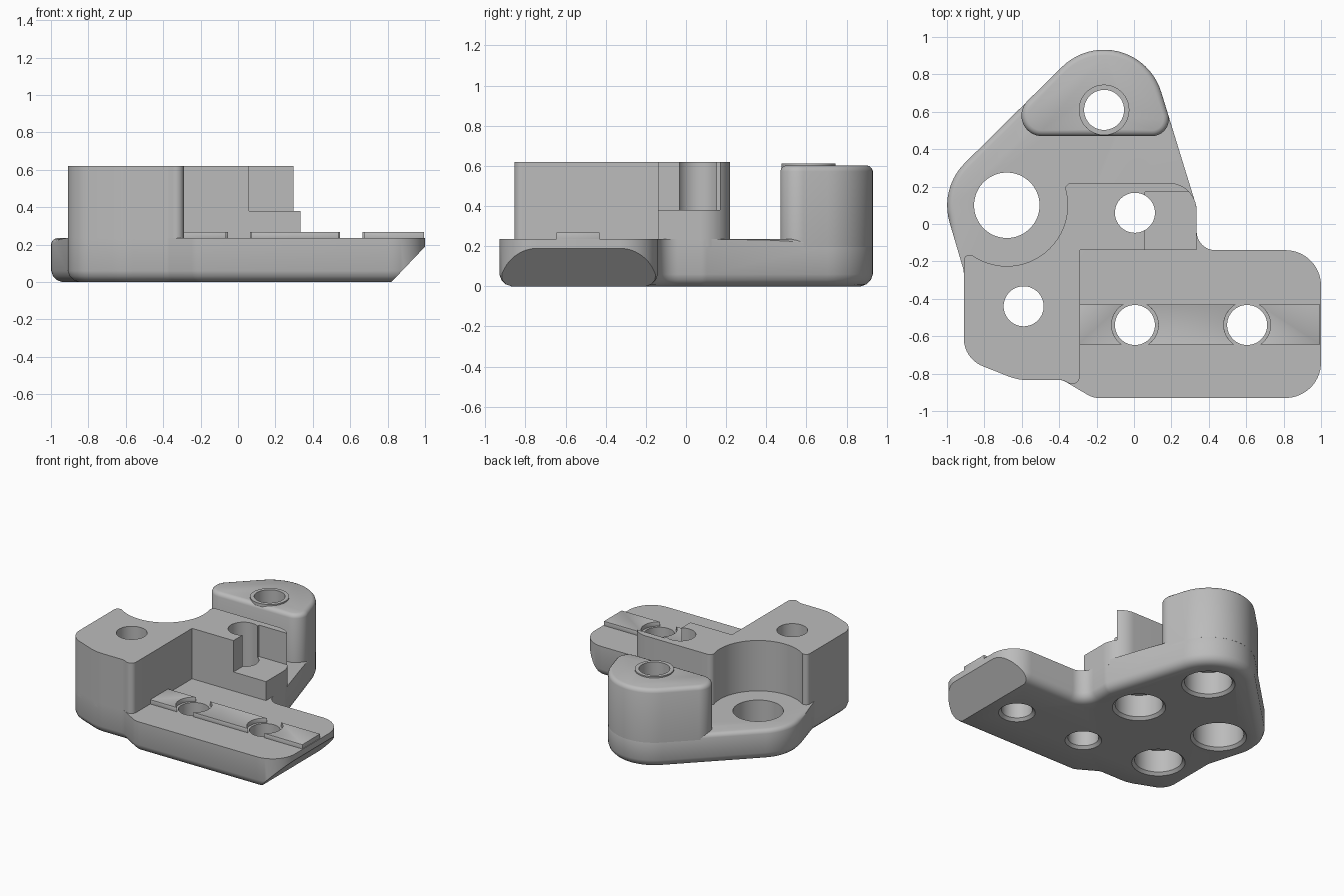
import bpy, bmesh, math
from mathutils import Vector

cube = bpy.data.objects.get("Cube")
if cube:
    bpy.data.objects.remove(cube, do_unlink=True)

grey = bpy.data.materials.new("plain_grey")
grey.use_nodes = True
colour = (0.5, 0.5, 0.5, 1)
grey.diffuse_color = colour
grey.node_tree.nodes["Principled BSDF"].inputs["Base Color"].default_value = colour


def rounded(corners):
    """Outline from (x, y, radius) corners, counterclockwise."""
    pts = []
    for i, (x, y, r) in enumerate(corners):
        p = Vector((x, y))
        a = (Vector(corners[i - 1][:2]) - p).normalized()
        b = (Vector(corners[(i + 1) % len(corners)][:2]) - p).normalized()
        if r == 0:
            pts.append(p)
            continue
        half = a.angle(b) / 2
        centre = p + (a + b).normalized() * r / math.sin(half)
        start = p + a * r / math.tan(half) - centre
        end = p + b * r / math.tan(half) - centre
        sweep = start.angle_signed(end)
        steps = max(3, round(abs(sweep) / math.radians(6)))
        for k in range(steps + 1):
            t = -sweep * k / steps
            c, s = math.cos(t), math.sin(t)
            pts.append(centre + Vector((start.x * c - start.y * s, start.x * s + start.y * c)))
    return pts


def finish(bm, name):
    bmesh.ops.recalc_face_normals(bm, faces=bm.faces)
    mesh = bpy.data.meshes.new(name)
    bm.to_mesh(mesh)
    bm.free()
    mesh.materials.append(grey)
    obj = bpy.data.objects.new(name, mesh)
    bpy.context.collection.objects.link(obj)
    return obj


def prism(name, outline, z0, z1, bottom=0, top=0, top_rule=lambda v: True):
    """Extruded outline with optional rounded bottom and top rims."""
    bm = bmesh.new()
    face = bm.faces.new([bm.verts.new((p.x, p.y, z0)) for p in outline])
    up = bmesh.ops.extrude_face_region(bm, geom=[face], use_keep_orig=True)["geom"]
    bmesh.ops.translate(bm, vec=(0, 0, z1 - z0), verts=[v for v in up if isinstance(v, bmesh.types.BMVert)])
    bmesh.ops.recalc_face_normals(bm, faces=bm.faces)
    for z, size, rule in ((z0, bottom, lambda v: True), (z1, top, top_rule)):
        if size:
            rim = [e for e in bm.edges if all(abs(v.co.z - z) < 1e-5 and rule(v.co) for v in e.verts)]
            bmesh.ops.bevel(bm, geom=rim, offset=size, segments=3, profile=0.45, affect='EDGES')
    return finish(bm, name)


def cylinder(name, x, y, r, z0, z1, r_bottom=None):
    bm = bmesh.new()
    bmesh.ops.create_cone(bm, cap_ends=True, segments=64, radius1=r_bottom or r, radius2=r, depth=z1 - z0)
    bmesh.ops.translate(bm, vec=(x, y, (z0 + z1) / 2), verts=bm.verts)
    return finish(bm, name)


def box(name, low, high):
    low, high = Vector(low), Vector(high)
    bm = bmesh.new()
    bmesh.ops.create_cube(bm, size=1)
    bmesh.ops.scale(bm, vec=high - low, verts=bm.verts)
    bmesh.ops.translate(bm, vec=(low + high) / 2, verts=bm.verts)
    return finish(bm, name)


def activate(obj):
    bpy.ops.object.select_all(action='DESELECT')
    obj.select_set(True)
    bpy.context.view_layer.objects.active = obj


def cut(obj, cutter):
    mod = obj.modifiers.new("cut", 'BOOLEAN')
    mod.operation, mod.solver, mod.object = 'DIFFERENCE', 'EXACT', cutter
    activate(obj)
    bpy.ops.object.modifier_apply(modifier=mod.name)
    bpy.data.objects.remove(cutter, do_unlink=True)


def drill(obj, x, y, r):
    cut(obj, cylinder("drill", x, y, r, -0.1, 1))


# Hole centres
post, tower_pin, block_pin = (0.005, 0.06), (-0.16, 0.61), (-0.59, -0.44)
ring = (-0.68, 0.1)
arm_holes = [(0.005, -0.54), (0.605, -0.54)]
BOLT, BIG = 0.107, 0.175
TOP = 0.235

# Base plate with rounded underside
left_front = [(-0.91, -0.72, 0.16), (-0.62, -0.835, 0.3), (-0.38, -0.835, 0.05)]
base = prism("base_plate", rounded([
    (1, -0.93, 0.19), (1, -0.14, 0.19), (0.335, -0.14, 0.1), (0.335, 0.09, 0.1),
    (-0.01, 1.21, 0.32), (-1.04, 0.192, 0.32), (-0.91, -0.25, 0.1),
    *left_front, (-0.22, -0.93, 0.12)]), 0, TOP, bottom=0.06, top=0.03,
    top_rule=lambda v: v.y > 0.23 or (v.x < -0.9 and v.y > -0.16))

# Sloped underside at the end of the arm
bm = bmesh.new()
bm.from_mesh(base.data)
geom = bm.verts[:] + bm.edges[:] + bm.faces[:]
res = bmesh.ops.bisect_plane(bm, geom=geom, plane_co=(0.82, 0, 0), plane_no=(1, 0, -0.95), clear_outer=True)
bmesh.ops.holes_fill(bm, edges=[e for e in bm.edges if e.is_boundary])
bmesh.ops.recalc_face_normals(bm, faces=bm.faces)
bm.to_mesh(base.data)
bm.free()

# Through holes, counterbores and chamfered rims in the base
for x, y in [post, tower_pin, block_pin, *arm_holes]:
    drill(base, x, y, BOLT)
drill(base, *ring, BIG)
for x, y in (post, tower_pin, block_pin):
    cut(base, cylinder("counterbore", x, y, 0.165, -0.1, 0.19))
for (x, y), r in [(post, 0.165), (tower_pin, 0.165), (block_pin, 0.165), (ring, BIG)] + [(h, BOLT) for h in arm_holes]:
    cut(base, cylinder("countersink", x, y, r, -0.02, 0.02, r + 0.04))

# Tall block with a scooped side and a stepped post
block = prism("tall_block", rounded([
    (-0.29, -0.88, 0.04), (-0.29, -0.14, 0), (0.335, -0.14, 0), (0.335, 0.22, 0.15),
    (-0.37, 0.22, 0.04), (-0.37, 0.05, 0), (-0.75, -0.165, 0), (-0.91, -0.165, 0.03),
    *left_front]), 0.195, 0.62)
cut(block, cylinder("scoop", *ring, 0.325, 0, 1))
cut(block, box("step", (0.06, -0.5, 0.38), (0.6, 0.17, 1)))
for hole in (post, block_pin):
    drill(block, *hole, BOLT)

# Tower at the back with a raised rim round its hole
tower = prism("back_tower", rounded([
    (0.218, 0.47, 0.09), (-0.01, 1.21, 0.32), (-0.76, 0.47, 0.11)]), 0.195, 0.603, top=0.03)
rim = cylinder("tower_hole_rim", *tower_pin, 0.135, 0.59, 0.613)
for part in (tower, rim):
    drill(part, *tower_pin, BOLT)

# Raised rib along the arm, interrupted by the holes
rib = box("arm_rib", (-0.3, -0.645, 0.22), (0.995, -0.43, 0.268))
for hole in arm_holes:
    drill(rib, *hole, 0.125)
bevel = rib.modifiers.new("soft_edges", 'BEVEL')
bevel.width, bevel.segments, bevel.limit_method = 0.012, 2, 'ANGLE'
activate(rib)
bpy.ops.object.modifier_apply(modifier=bevel.name)

for part in (base, block, tower, rim, rib):
    activate(part)
    bpy.ops.object.shade_smooth_by_angle(angle=math.radians(35))
